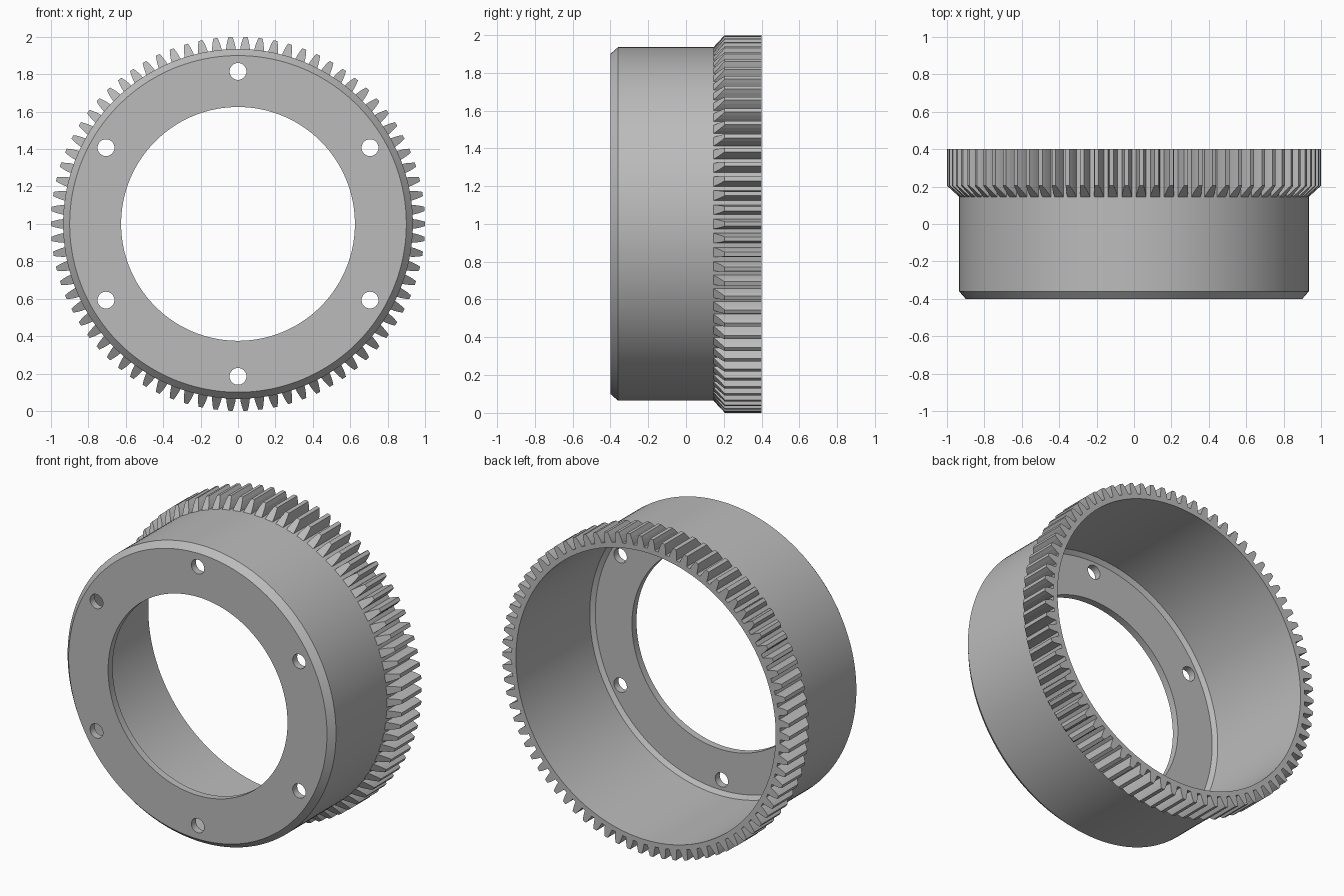
import bpy
import bmesh
from math import sin, cos, pi, radians
from mathutils import Vector, Matrix

cube = bpy.data.objects.get("Cube")
if cube:
    bpy.data.objects.remove(cube, do_unlink=True)

TEETH = 78
SEGMENTS = 156
ROOT, TIP = 0.935, 1.0
FRONT, BACK = -0.4, 0.4
CENTRE = Vector((0, 0, 1))

steel = bpy.data.materials.new("grey steel")
steel.use_nodes = True
steel.diffuse_color = (0.5, 0.5, 0.5, 1)
steel.node_tree.nodes["Principled BSDF"].inputs["Base Color"].default_value = (0.5, 0.5, 0.5, 1)


def make_object(name, bm):
    bmesh.ops.recalc_face_normals(bm, faces=bm.faces)
    mesh = bpy.data.meshes.new(name)
    bm.to_mesh(mesh)
    bm.free()
    mesh.materials.append(steel)
    obj = bpy.data.objects.new(name, mesh)
    bpy.context.collection.objects.link(obj)
    return obj


def select_only(obj):
    bpy.ops.object.select_all(action="DESELECT")
    obj.select_set(True)
    bpy.context.view_layer.objects.active = obj


def polar(radius, angle, y):
    # Angle is measured from straight up, around the y axis
    return CENTRE + Vector((radius * sin(angle), y, radius * cos(angle)))


# Cup-shaped drum: (radius, y) section turned around the y axis
section = [
    (0.625, FRONT), (0.9, FRONT), (ROOT, -0.36), (ROOT, BACK),
    (0.905, BACK), (0.905, -0.335), (0.88, -0.355), (0.625, -0.355),
]
bm = bmesh.new()
rings = [[bm.verts.new(polar(r, 2 * pi * i / SEGMENTS, y)) for r, y in section]
         for i in range(SEGMENTS)]
for i, ring in enumerate(rings):
    after = rings[(i + 1) % SEGMENTS]
    for j in range(len(section)):
        k = (j + 1) % len(section)
        bm.faces.new((ring[j], ring[k], after[k], after[j]))
drum = make_object("drum", bm)

# Six bolt holes through the front flange
bm = bmesh.new()
for i in range(6):
    place = Matrix.Translation(polar(0.815, i * pi / 3, -0.38)) @ Matrix.Rotation(pi / 2, 4, "X")
    bmesh.ops.create_cone(bm, cap_ends=True, segments=32, radius1=0.045,
                          radius2=0.045, depth=0.2, matrix=place)
cutter = make_object("bolt_hole_cutter", bm)
cutter.hide_render = True
holes = drum.modifiers.new("bolt holes", "BOOLEAN")
holes.operation = "DIFFERENCE"
holes.solver = "EXACT"
holes.object = cutter
select_only(drum)
bpy.ops.object.modifier_apply(modifier=holes.name)
bpy.data.objects.remove(cutter, do_unlink=True)
bpy.ops.object.shade_smooth_by_angle(angle=radians(30))

# Gear teeth: tapered flanks, front ends sloping back towards the tips
flank = [(ROOT - 0.003, 0.35), (0.955, 0.30), (0.978, 0.23), (TIP, 0.14)]
outline = [(r, -w) for r, w in flank] + [(r, w) for r, w in reversed(flank)]
pitch = 2 * pi / TEETH
bm = bmesh.new()
for i in range(TEETH):
    middle = (i + 0.5) * pitch
    front, back = [], []
    for r, w in outline:
        angle = middle + w * pitch
        slope = 0.145 + (r - ROOT) * 0.92
        front.append(bm.verts.new(polar(r, angle, slope)))
        back.append(bm.verts.new(polar(r, angle, BACK)))
    bm.faces.new(front)
    bm.faces.new(back)
    for j in range(len(outline)):
        k = (j + 1) % len(outline)
        bm.faces.new((front[j], front[k], back[k], back[j]))
make_object("gear_teeth", bm)
